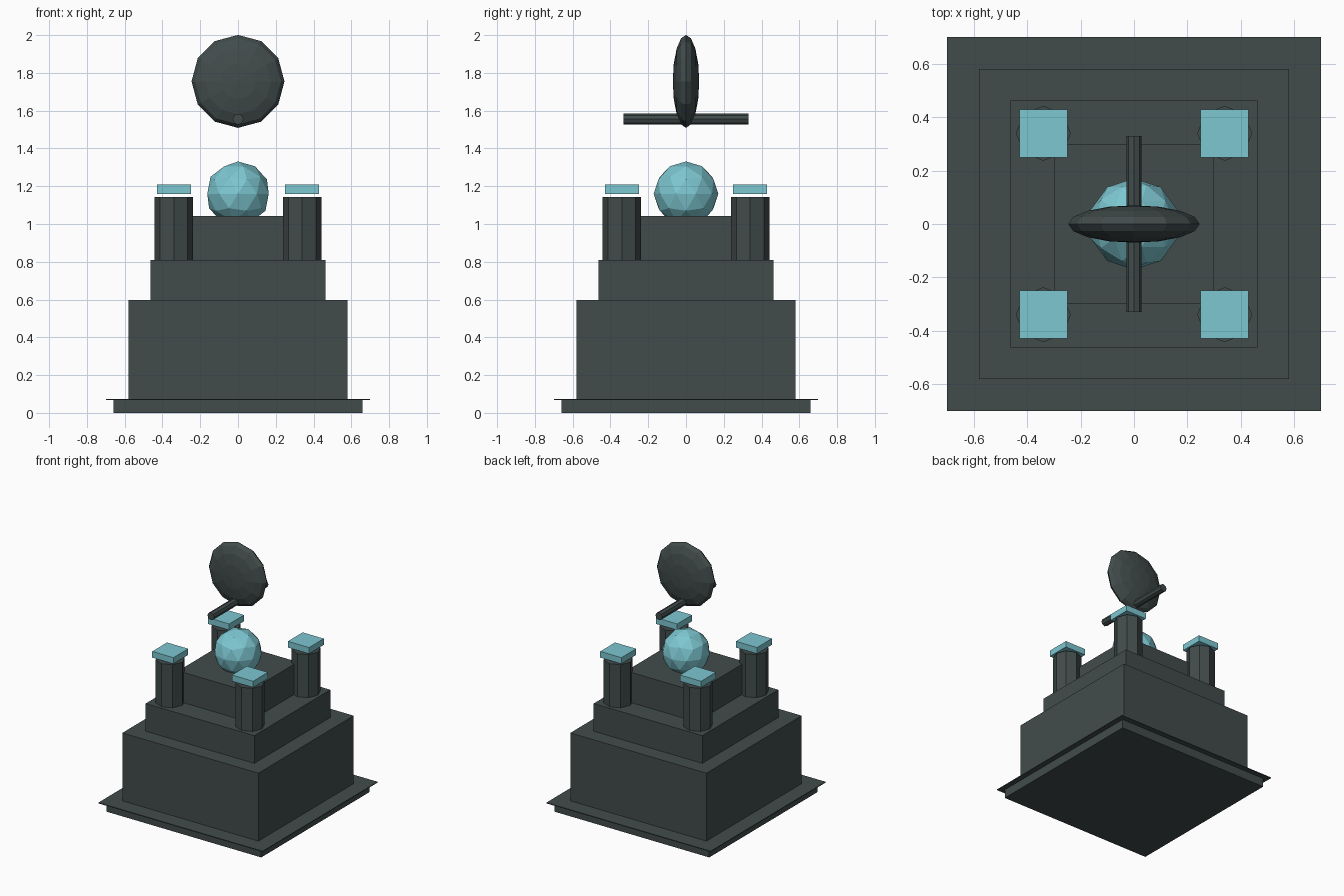
import bpy, math

if "Cube" in bpy.data.objects:
    bpy.data.objects.remove(bpy.data.objects["Cube"])

def material(name, rgb):
    m = bpy.data.materials.new(name)
    m.diffuse_color = (*rgb, 1)
    m.use_nodes = True
    m.node_tree.nodes["Principled BSDF"].inputs["Base Color"].default_value = m.diffuse_color
    return m

stone = material("dark_slate", (0.054, 0.071, 0.071))
teal = material("pale_teal", (0.205, 0.57, 0.638))

def finish(name, mat):
    o = bpy.context.object
    o.name = name
    o.data.materials.append(mat)
    return o

def block(name, half, z0, z1, mat, x=0, y=0):
    bpy.ops.mesh.primitive_cube_add(size=1, location=(x, y, (z0 + z1) / 2))
    o = finish(name, mat)
    o.scale = (2 * half, 2 * half, z1 - z0)
    return o

# stepped pedestal
block("base_slab", 0.66, 0, 0.068, stone)
block("base_plate", 0.70, 0.068, 0.074, stone)
block("lower_tier", 0.58, 0.074, 0.597, stone)
block("middle_tier", 0.463, 0.597, 0.81, stone)
block("upper_tier", 0.30, 0.81, 1.043, stone)

# four octagonal corner pillars with floating caps
for x in (-0.34, 0.34):
    for y in (-0.34, 0.34):
        bpy.ops.mesh.primitive_cylinder_add(vertices=8, radius=0.103, depth=0.332,
                                            location=(x, y, 0.976))
        finish("corner_pillar", stone)
        block("pillar_cap", 0.09, 1.16, 1.208, teal, x, y)

# glowing orb resting in the top tier
bpy.ops.mesh.primitive_ico_sphere_add(subdivisions=2, radius=0.171, location=(0, 0, 1.16))
finish("orb", teal)

# floating lens-shaped disc, pole axis along y
bpy.ops.mesh.primitive_uv_sphere_add(segments=12, ring_count=8, radius=1,
                                     location=(0, 0, 1.755),
                                     rotation=(math.radians(90), 0, 0))
finish("floating_disc", stone).scale = (0.246, 0.246, 0.07)

# rod through the bottom of the disc
bpy.ops.mesh.primitive_cylinder_add(vertices=8, radius=0.029, depth=0.66,
                                    location=(0, 0, 1.555),
                                    rotation=(math.radians(90), 0, 0))
finish("cross_rod", stone)
